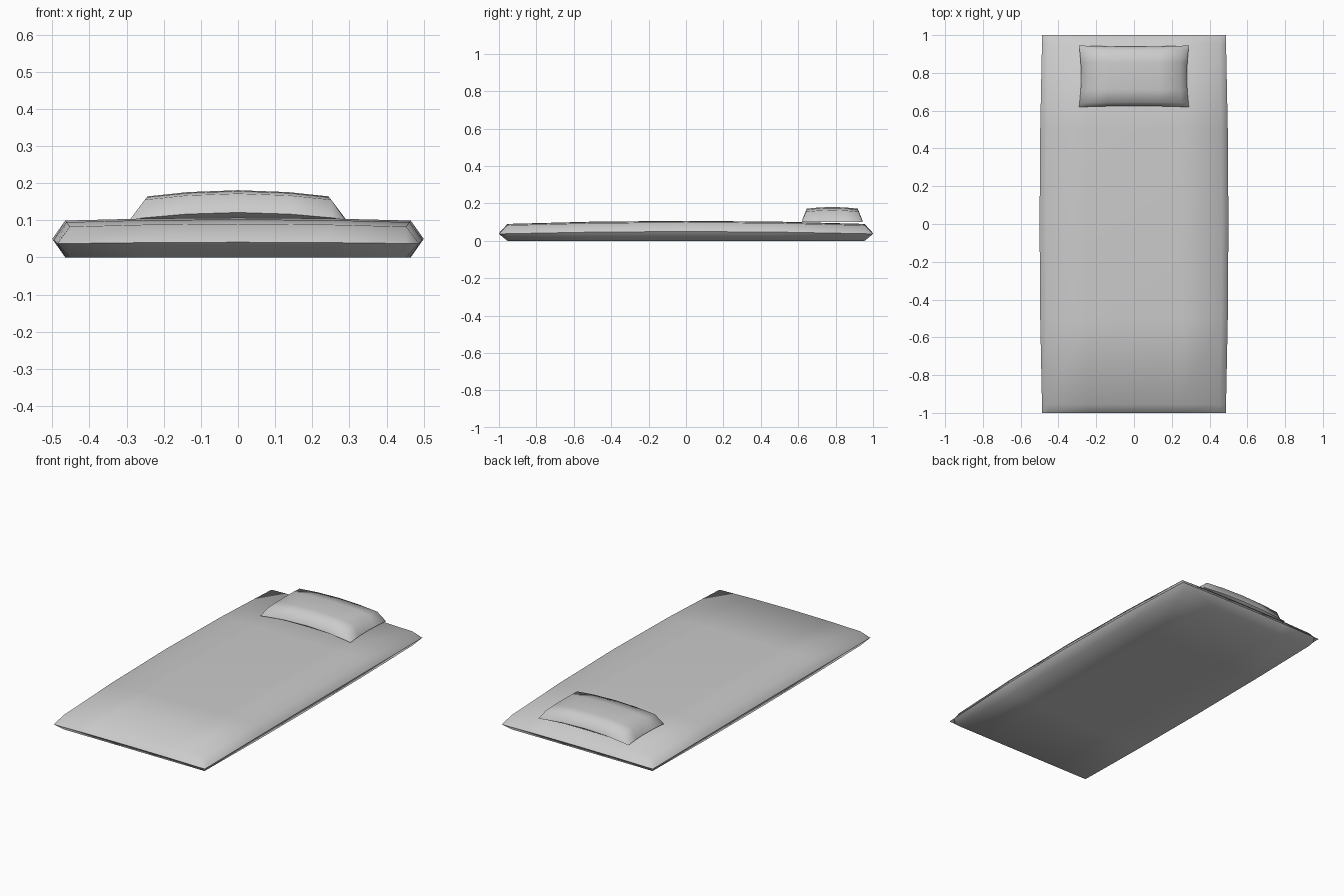
import bpy, bmesh

if "Cube" in bpy.data.objects:
    bpy.data.objects.remove(bpy.data.objects["Cube"])

grey = bpy.data.materials.new("soft grey")
grey.diffuse_color = (0.6, 0.6, 0.6, 1)
grey.use_nodes = True
grey.node_tree.nodes["Principled BSDF"].inputs["Base Color"].default_value = grey.diffuse_color


def cushion(name, us, vs, xy, top, rim, bottom):
    """Closed cushion: upper and lower grids joined along a shared sharp rim."""
    bm = bmesh.new()
    grids = ({}, {})
    for u in us:
        for v in vs:
            x, y = xy(u, v)
            if abs(u) == 1 or abs(v) == 1:
                grids[0][u, v] = grids[1][u, v] = bm.verts.new((x, y, rim(u, v)))
            else:
                grids[0][u, v] = bm.verts.new((x, y, top(u, v)))
                grids[1][u, v] = bm.verts.new((x, y, bottom(u, v)))
    for g in grids:
        for a, b in zip(us, us[1:]):
            for c, d in zip(vs, vs[1:]):
                bm.faces.new((g[a, c], g[b, c], g[b, d], g[a, d]))
    bmesh.ops.recalc_face_normals(bm, faces=bm.faces)
    me = bpy.data.meshes.new(name)
    bm.to_mesh(me)
    bm.free()
    me.materials.append(grey)
    ob = bpy.data.objects.new(name, me)
    bpy.context.collection.objects.link(ob)
    bpy.ops.object.select_all(action='DESELECT')
    ob.select_set(True)
    bpy.context.view_layer.objects.active = ob
    bpy.ops.object.shade_smooth_by_angle(angle=1.2)


# mattress: sides bow out slightly, crown rises towards the middle
cushion("mattress",
        (-1, -.93, -.5, 0, .5, .93, 1), (-1, -.955, -.5, 0, .5, .955, 1),
        lambda u, v: (u * (.5 - .014 * v * v), v),
        lambda u, v: .107 - .018 * v * v - .009 * u * u,
        lambda u, v: .05 - .009 * v * v - .004 * u * u * v * v,
        lambda u, v: 0)

# pillow: pinched edges, arched along its width
cushion("pillow",
        (-1, -.87, -.48, 0, .48, .87, 1), (-1, -.87, -.45, 0, .45, .87, 1),
        lambda u, v: (u * (.28 + .011 * v * v), .782 + v * (.157 + .006 * u * u)),
        lambda u, v: .181 - .022 * u * u - .012 * v * v,
        lambda u, v: .121 - .019 * u * u,
        lambda u, v: .104 - .003 * u * u)
